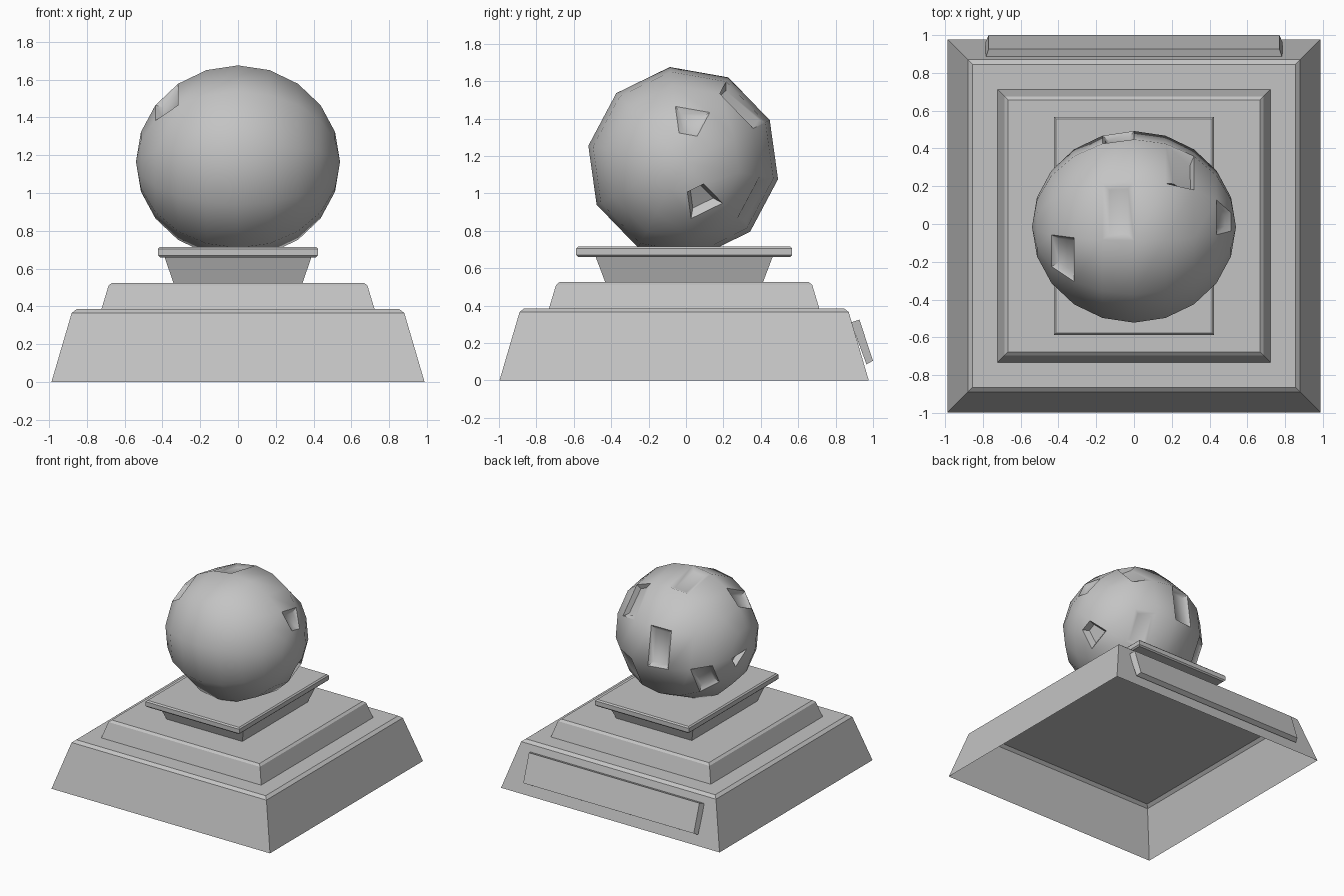
import bpy, bmesh
from math import radians, degrees, atan2, sin, cos, sqrt
from mathutils import Matrix, Vector

cube = bpy.data.objects.get("Cube")
if cube:
    bpy.data.objects.remove(cube, do_unlink=True)

# One stone grey for the whole model
stone = bpy.data.materials.new("stone_grey")
stone.use_nodes = True
GREY = (0.55, 0.55, 0.55, 1)
stone.diffuse_color = GREY
stone.node_tree.nodes["Principled BSDF"].inputs["Base Color"].default_value = GREY


def finish(name, bm):
    mesh = bpy.data.meshes.new(name)
    bm.to_mesh(mesh)
    bm.free()
    mesh.materials.append(stone)
    obj = bpy.data.objects.new(name, mesh)
    bpy.context.collection.objects.link(obj)
    return obj


def loft(name, loops, bottom=True, top=True):
    """Bridge a stack of four-cornered loops, counter-clockwise from above."""
    bm = bmesh.new()
    rings = [[bm.verts.new(p) for p in loop] for loop in loops]
    for low, high in zip(rings, rings[1:]):
        for i in range(4):
            j = (i + 1) % 4
            bm.faces.new((low[i], low[j], high[j], high[i]))
    if bottom:
        bm.faces.new(rings[0][::-1])
    if top:
        bm.faces.new(rings[-1])
    return finish(name, bm)


def rect(hx, hy, z, cy=-0.01):
    return [(-hx, cy - hy, z), (hx, cy - hy, z), (hx, cy + hy, z), (-hx, cy + hy, z)]


def square(h, z):
    return rect(h, h, z)


# Stepped plinth: hollow lower tier with a ledge, then a closed upper tier
loft("lower_tier", [square(0.987, 0), square(0.88, 0.365), square(0.855, 0.385),
                    square(0.7, 0.385)], bottom=False, top=False)
loft("upper_tier", [square(0.723, 0.383), square(0.685, 0.51), square(0.667, 0.525)])

# Flared neck and the slab on it
loft("neck", [rect(0.34, 0.42, 0.52), rect(0.39, 0.475, 0.665)])
loft("slab", [rect(0.413, 0.567, 0.66), rect(0.423, 0.577, 0.67),
              rect(0.423, 0.577, 0.705), rect(0.413, 0.567, 0.715)])

# Plaque leaning on the back slope
loft("back_plaque", [
    [(0.785, 0.965, 0.085), (-0.785, 0.965, 0.085), (-0.785, 0.882, 0.31), (0.785, 0.882, 0.31)],
    [(0.77, 1.0, 0.105), (-0.77, 1.0, 0.105), (-0.77, 0.927, 0.325), (0.77, 0.927, 0.325)],
])

# Boulder: a coarse ball with its poles on the x axis
RX, RR = 0.54, 0.515
bm = bmesh.new()
bmesh.ops.create_uvsphere(bm, u_segments=10, v_segments=10, radius=1)
bm.transform(Matrix.Rotation(radians(90), 4, 'Y'))
rim = min(bm.verts, key=lambda v: abs(v.co.x))
phase = 26 - degrees(atan2(rim.co.z, rim.co.y))
bm.transform(Matrix.Diagonal((RX, RR, RR, 1)) @ Matrix.Rotation(radians(phase), 4, 'X'))


def face_at(x, angle):
    r = RR * sqrt(1 - (x / RX) ** 2)
    spot = Vector((x, r * cos(radians(angle)), r * sin(radians(angle))))
    return min(bm.faces, key=lambda f: (f.calc_center_median() - spot).length)


# Chipped dents: x, angle round the x axis, rim width, depth
dents = [(0.24, 44, 0.03, 0.035), (-0.37, 116, 0.03, 0.03), (-0.08, 80, 0.035, 0.02),
         (0.475, -64, 0.025, 0.05), (0.475, 80, 0.03, 0.02), (-0.08, 8, 0.03, 0.03),
         (-0.37, -28, 0.03, 0.03), (-0.527, -28, 0.02, 0.04), (0.24, -28, 0.03, 0.012)]
chosen = [(face_at(x, a), w, d) for x, a, w, d in dents]
for face, width, depth in chosen:
    bmesh.ops.inset_individual(bm, faces=[face], thickness=width, depth=-depth,
                               use_even_offset=True)
bm.transform(Matrix.Translation((0, -0.015, 1.165)))
boulder = finish("boulder", bm)

bpy.ops.object.select_all(action='DESELECT')
boulder.select_set(True)
bpy.context.view_layer.objects.active = boulder
bpy.ops.object.shade_smooth_by_angle(angle=radians(50))
